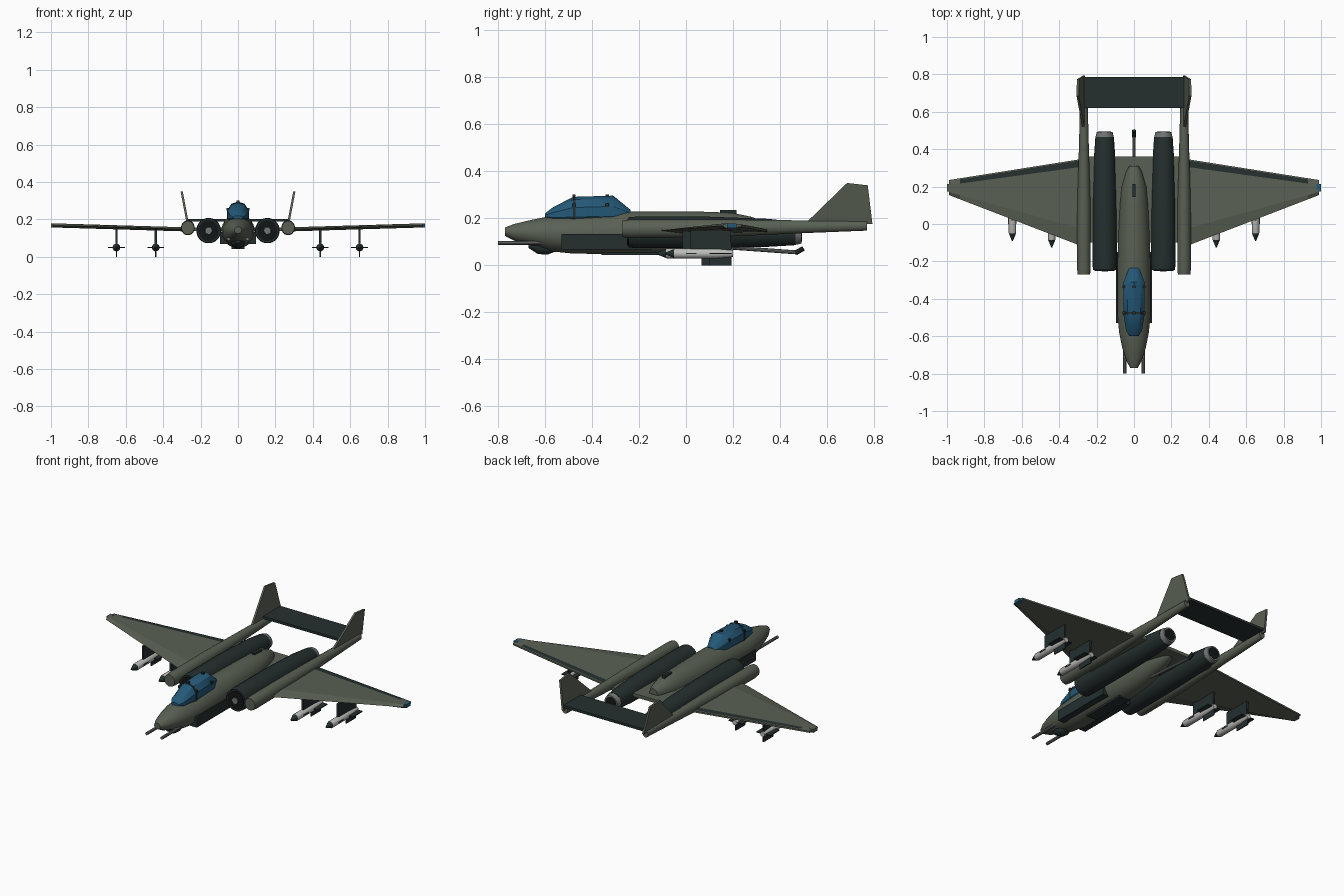
import bpy, bmesh, math
from mathutils import Vector

cube = bpy.data.objects.get("Cube")
if cube:
    bpy.data.objects.remove(cube, do_unlink=True)


def material(name, rgb):
    m = bpy.data.materials.new(name)
    m.use_nodes = True
    m.diffuse_color = (*rgb, 1)
    m.node_tree.nodes["Principled BSDF"].inputs["Base Color"].default_value = (*rgb, 1)
    return m


OLIVE = material("olive green", (0.1, 0.118, 0.088))
DARK = material("dark slate", (0.018, 0.028, 0.028))
BLUE = material("canopy blue", (0.018, 0.1, 0.19))
WHITE = material("bomb white", (0.5, 0.5, 0.48))
GREY = material("metal grey", (0.17, 0.18, 0.18))
BLACK = material("black", (0.006, 0.008, 0.008))


def loft(name, rings, mats, rule=None, smooth=True):
    """Skin a row of closed rings, capped at both ends."""
    bm = bmesh.new()
    rows = [[bm.verts.new(p) for p in ring] for ring in rings]
    n = len(rows[0])
    for a, b in zip(rows, rows[1:]):
        for i in range(n):
            bm.faces.new((a[i], a[(i + 1) % n], b[(i + 1) % n], b[i]))
    bm.faces.new(rows[0])
    bm.faces.new(rows[-1])
    bmesh.ops.recalc_face_normals(bm, faces=bm.faces)
    bm.normal_update()
    if rule:
        for f in bm.faces:
            f.material_index = rule(f.calc_center_median(), f.normal)
    me = bpy.data.meshes.new(name)
    bm.to_mesh(me)
    bm.free()
    ob = bpy.data.objects.new(name, me)
    bpy.context.collection.objects.link(ob)
    for m in mats:
        me.materials.append(m)
    if smooth:
        bpy.ops.object.select_all(action='DESELECT')
        ob.select_set(True)
        bpy.context.view_layer.objects.active = ob
        bpy.ops.object.shade_smooth_by_angle(angle=math.radians(32))
    return ob


def oval(y, x, z, rx, rz, n=20):
    angles = [2 * math.pi * (i + 0.5) / n for i in range(n)]
    return [(x + rx * math.cos(a), y, z + rz * math.sin(a)) for a in angles]


def body(name, x, stations, mats, n=20, rule=None):
    """Stations are (y, centre height, half width, half height)."""
    return loft(name, [oval(y, x, z, rx, rz, n) for y, z, rx, rz in stations], mats, rule)


def box(name, x, y, z, mat):
    """Box from (min, max) pairs."""
    rings = [[(x[0], v, z[0]), (x[1], v, z[0]), (x[1], v, z[1]), (x[0], v, z[1])] for v in y]
    return loft(name, rings, [mat], smooth=False)


def rod(name, a, b, r, mat, n=10):
    a, b = Vector(a), Vector(b)
    q = (b - a).to_track_quat('Z', 'Y')
    ring = [q @ Vector((r * math.cos(t), r * math.sin(t), 0))
            for t in [2 * math.pi * i / n for i in range(n)]]
    return loft(name, [[c + p for p in ring] for c in (a, b)], [mat])


# Fuselage
body("fuselage", 0, [
    (-0.77, 0.143, 0.02, 0.018), (-0.73, 0.14, 0.042, 0.036), (-0.66, 0.138, 0.064, 0.055),
    (-0.58, 0.134, 0.08, 0.075), (-0.48, 0.131, 0.09, 0.082), (-0.25, 0.138, 0.089, 0.092),
    (-0.05, 0.138, 0.085, 0.092), (0.1, 0.146, 0.076, 0.082), (0.2, 0.157, 0.066, 0.066),
    (0.28, 0.162, 0.042, 0.044), (0.31, 0.163, 0.026, 0.03)], [OLIVE], 24)
body("chin_turret", 0, [(-0.67, 0.085, 0.015, 0.012), (-0.63, 0.075, 0.035, 0.028),
                        (-0.59, 0.072, 0.035, 0.028), (-0.54, 0.078, 0.015, 0.014)], [DARK], 12)
box("belly_panel", (-0.035, 0.035), (-0.36, -0.08), (0.043, 0.07), DARK)
box("dorsal_intake", (-0.009, 0.009), (0.145, 0.215), (0.19, 0.234), DARK)

# Canopy with frame
canopy = [(-0.6, 0.21, 0.026, 0.01), (-0.57, 0.213, 0.045, 0.031), (-0.48, 0.225, 0.06, 0.066),
          (-0.31, 0.23, 0.06, 0.066), (-0.235, 0.215, 0.027, 0.02)]
body("canopy", 0, canopy, [BLUE], 10)
body("canopy_frame", 0, [(-0.481, 0.225, 0.062, 0.068), (-0.471, 0.225, 0.062, 0.068)], [DARK], 10)
for y in (-0.476, -0.335):
    for x, z in ((0, 0.294), (0.054, 0.255), (-0.054, 0.255)):
        box("canopy_latch", (x - 0.008, x + 0.008), (y - 0.007, y + 0.007),
            (z - 0.007, z + 0.007), DARK)

# Wing centre section and tailplane
box("wing_centre", (-0.28, 0.28), (-0.1, 0.36), (0.138, 0.158), OLIVE)
box("tailplane", (-0.27, 0.27), (0.62, 0.785), (0.188, 0.203), DARK)


def wing_section(s, x):
    t = (x - 0.25) / 0.74
    lead, trail = -0.13 + 0.285 * t, 0.352 - 0.117 * t
    z = 0.146 + 0.022 * t
    flap, chord = 0.042 - 0.015 * t, trail - lead
    points = [(lead, 0), (lead + 0.2 * chord, 0.011), (trail - flap, 0.009), (trail - 0.006, 0.007),
              (trail, 0.005), (trail, -0.005), (lead + 0.2 * chord, -0.011)]
    return [(s * x, y, z + h) for y, h in points]


def flap_rule(c, n):
    t = (abs(c.x) - 0.25) / 0.74
    gap = 0.352 - 0.117 * t - c.y
    return int(n.z > 0.5 and abs(c.x) < 0.93 and 0.01 < gap < 0.05)


for s in (-1, 1):
    side = "left" if s > 0 else "right"

    # Main wing with dark flap and tip light
    loft(side + "_wing", [wing_section(s, x) for x in (0.25, 0.93, 0.99)], [OLIVE, DARK],
         flap_rule, smooth=False)
    box(side + "_tip_light", sorted((s * 0.975, s * 1.0)), (0.175, 0.215), (0.158, 0.178),
        BLUE if s > 0 else OLIVE)

    # Engine, intake, hub and nozzle
    ex = s * 0.157
    body(side + "_engine", ex, [
        (-0.245, 0.14, 0.063, 0.065), (-0.2, 0.14, 0.066, 0.068), (0.1, 0.14, 0.065, 0.067),
        (0.35, 0.138, 0.058, 0.06), (0.465, 0.135, 0.05, 0.05)], [DARK], 24)
    body(side + "_intake", ex, [(-0.25, 0.14, 0.054, 0.056), (-0.24, 0.14, 0.054, 0.056)],
         [BLACK], 24)
    body(side + "_intake_hub", ex, [(-0.254, 0.14, 0.018, 0.018), (-0.24, 0.14, 0.021, 0.021)],
         [GREY], 16)
    body(side + "_nozzle", ex, [(0.46, 0.135, 0.05, 0.05), (0.492, 0.135, 0.043, 0.043)],
         [GREY], 24)
    body(side + "_exhaust", ex, [(0.49, 0.135, 0.035, 0.035), (0.494, 0.135, 0.035, 0.035)],
         [BLACK], 24)

    # Tail boom and canted fin
    body(side + "_boom", s * 0.268, [
        (-0.27, 0.155, 0.034, 0.036), (-0.24, 0.155, 0.037, 0.04), (0.1, 0.157, 0.036, 0.039),
        (0.45, 0.163, 0.026, 0.029), (0.77, 0.168, 0.018, 0.021)], [OLIVE], 16)
    outline = [(0.515, 0.185), (0.685, 0.35), (0.773, 0.34), (0.793, 0.175)]
    loft(side + "_fin", [[(s * (0.27 + 0.19 * (z - 0.185) + d), y, z) for y, z in outline]
                         for d in (-0.006, 0.006)], [OLIVE], smooth=False)

    # Nose gun and side panel
    rod(side + "_gun", (s * 0.05, -0.8, 0.095), (s * 0.05, -0.55, 0.095), 0.009, GREY)
    box(side + "_side_panel", sorted((s * 0.05, s * 0.096)), (-0.53, -0.15), (0.068, 0.132), DARK)

    # Bombs under the wing
    for x, y in ((0.65, -0.09), (0.44, -0.125)):
        bx = s * x
        body(side + "_bomb", bx, [(y, 0.05, 0.003, 0.003), (y + 0.04, 0.05, 0.02, 0.02),
                                  (y + 0.042, 0.05, 0.021, 0.021), (y + 0.22, 0.05, 0.021, 0.021),
                                  (y + 0.29, 0.05, 0.015, 0.015)], [WHITE, DARK], 12,
             lambda c, n, y=y: int(c.y < y + 0.0405))
        tail = (y + 0.19, y + 0.283)
        box(side + "_bomb_fin", (bx - 0.003, bx + 0.003), tail, (0, 0.1), DARK)
        box(side + "_bomb_fin", (bx - 0.045, bx + 0.045), tail, (0.047, 0.053), DARK)
        box(side + "_bomb_band", (bx - 0.0225, bx + 0.0225), (y + 0.09, y + 0.135),
            (0.047, 0.053), DARK)
        box(side + "_pylon", (bx - 0.006, bx + 0.006), (y + 0.11, y + 0.28), (0.06, 0.15), DARK)

# Arrestor hook
rod("hook_arm", (0, 0.15, 0.078), (0, 0.47, 0.055), 0.009, GREY)
rod("hook_tip", (0, 0.465, 0.052), (0, 0.5, 0.072), 0.011, DARK)
